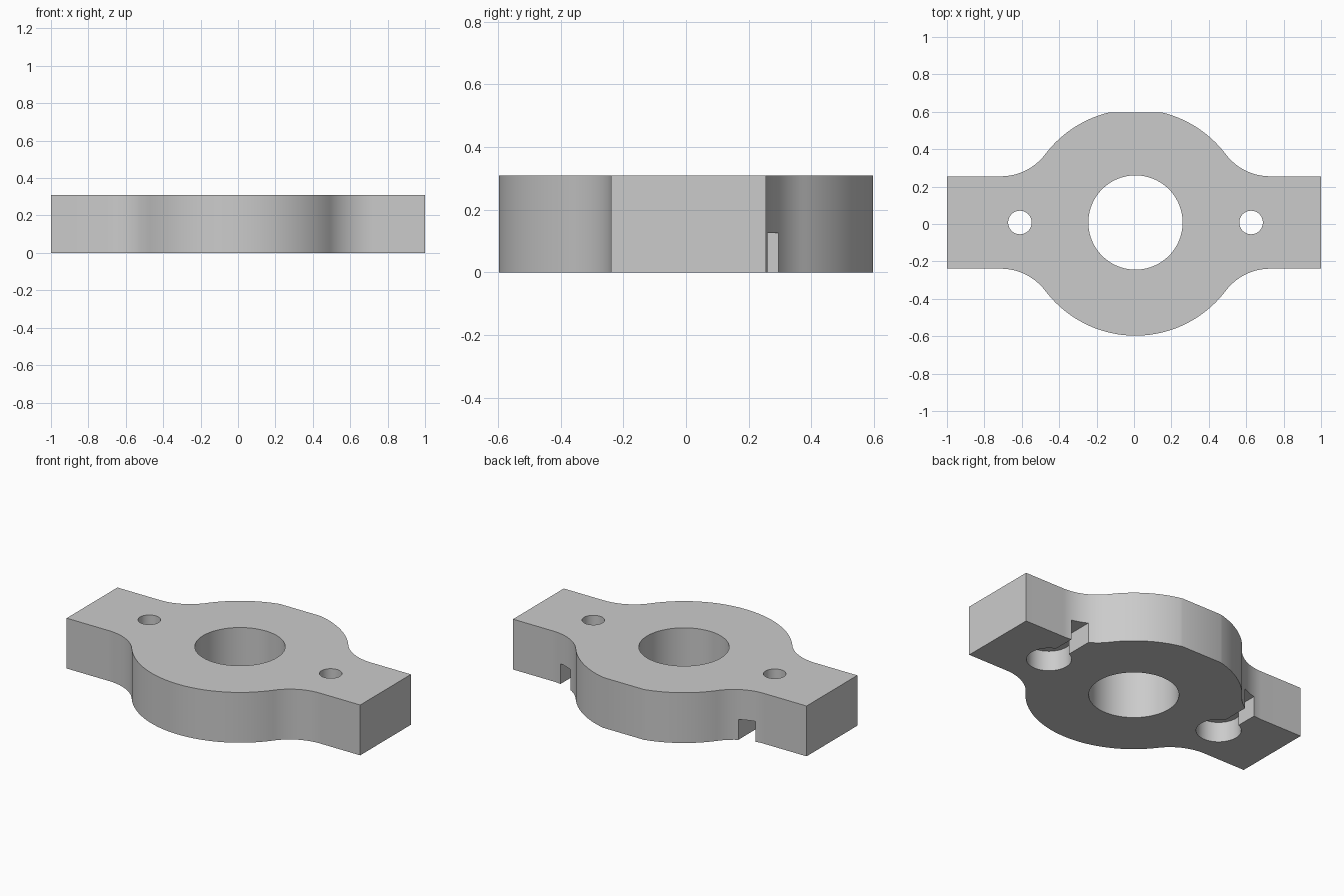
import bpy
import bmesh
from math import acos, asin, atan2, cos, sin, pi, radians, hypot

if "Cube" in bpy.data.objects:
    bpy.data.objects.remove(bpy.data.objects["Cube"])

CX, CY = 0.008, 0.008            # centre of the round body
HEIGHT, BODY_R, BORE_R = 0.31, 0.605, 0.252
ARM_HALF, FLAT_Y = 0.247, 0.597
BOLT_X, BOLT_R = 0.618, 0.063
RECESS_R, RECESS_H, SLOT_HALF = 0.126, 0.125, 0.047
FILLET_X = 0.72                  # where the fillet meets the arm
FILLET_R = (FILLET_X**2 + ARM_HALF**2 - BODY_R**2) / (2 * (BODY_R - ARM_HALF))

metal = bpy.data.materials.new("plain_grey")
metal.use_nodes = True
grey = (0.6, 0.6, 0.6, 1)
metal.diffuse_color = grey
metal.node_tree.nodes["Principled BSDF"].inputs["Base Color"].default_value = grey


def arc(x, y, r, start, end, steps):
    return [(x + r * cos(start + (end - start) * i / steps),
             y + r * sin(start + (end - start) * i / steps)) for i in range(steps + 1)]


def quarter(sx, sy, stop):
    """Outline from the arm end, round the fillet, up the body to angle stop."""
    fy = ARM_HALF + FILLET_R
    join = atan2(fy, FILLET_X)
    pts = [(sx - CX * 1.0 if sx > 0 else -sx + CX, ARM_HALF)]
    pts += arc(FILLET_X, fy, FILLET_R, -pi / 2, join - pi, 20)
    pts += arc(0, 0, BODY_R, join, stop, 28)[1:]
    return [(CX + sx * x, CY + sy * y) for x, y in pts]


def prism(name, outline, z0, z1):
    bm = bmesh.new()
    base = bm.faces.new([bm.verts.new((x, y, z0)) for x, y in outline])
    top = bmesh.ops.extrude_face_region(bm, geom=[base])["geom"]
    bmesh.ops.translate(bm, vec=(0, 0, z1 - z0),
                        verts=[v for v in top if isinstance(v, bmesh.types.BMVert)])
    bmesh.ops.recalc_face_normals(bm, faces=bm.faces)
    mesh = bpy.data.meshes.new(name)
    bm.to_mesh(mesh)
    bm.free()
    mesh.materials.append(metal)
    obj = bpy.data.objects.new(name, mesh)
    bpy.context.collection.objects.link(obj)
    return obj


def circle(x, y, r, steps):
    return arc(x, y, r, 0, 2 * pi, steps)[:-1]


# Flange outline: four quarters, the back ones stopping at the flat
flat_angle = asin((FLAT_Y - CY) / BODY_R)
back_left = quarter(1, 1, flat_angle)
back_right = quarter(-1, 1, flat_angle)[::-1]
front_right = quarter(-1, -1, pi / 2)
front_left = quarter(1, -1, pi / 2)[::-1][1:]
flange = prism("mounting_flange", back_left + back_right + front_right + front_left, 0, HEIGHT)

# Cutters: centre bore, bolt holes, underside recesses and slots to the back
cutters = [prism("bore_cutter", circle(CX, CY, BORE_R, 96), -0.1, HEIGHT + 0.1)]
for side in (-1, 1):
    x = CX + side * BOLT_X
    cutters.append(prism("bolt_cutter", circle(x, CY, BOLT_R, 48), -0.1, HEIGHT + 0.1))
    half = asin(SLOT_HALF / RECESS_R)
    keyhole = arc(x, CY, RECESS_R, pi / 2 + half, 2.5 * pi - half, 56)
    keyhole += [(x + SLOT_HALF, 0.5), (x - SLOT_HALF, 0.5)]
    cutters.append(prism("recess_cutter", keyhole, -0.1, RECESS_H))

bpy.context.view_layer.objects.active = flange
for cutter in cutters:
    cutter.hide_render = True
    mod = flange.modifiers.new("cut", 'BOOLEAN')
    mod.operation = 'DIFFERENCE'
    mod.solver = 'EXACT'
    mod.object = cutter
    bpy.ops.object.modifier_apply(modifier=mod.name)
    bpy.data.objects.remove(cutter)

# Smooth curved walls, sharp rims
bpy.ops.object.select_all(action='DESELECT')
flange.select_set(True)
bpy.ops.object.shade_smooth_by_angle(angle=radians(30))
